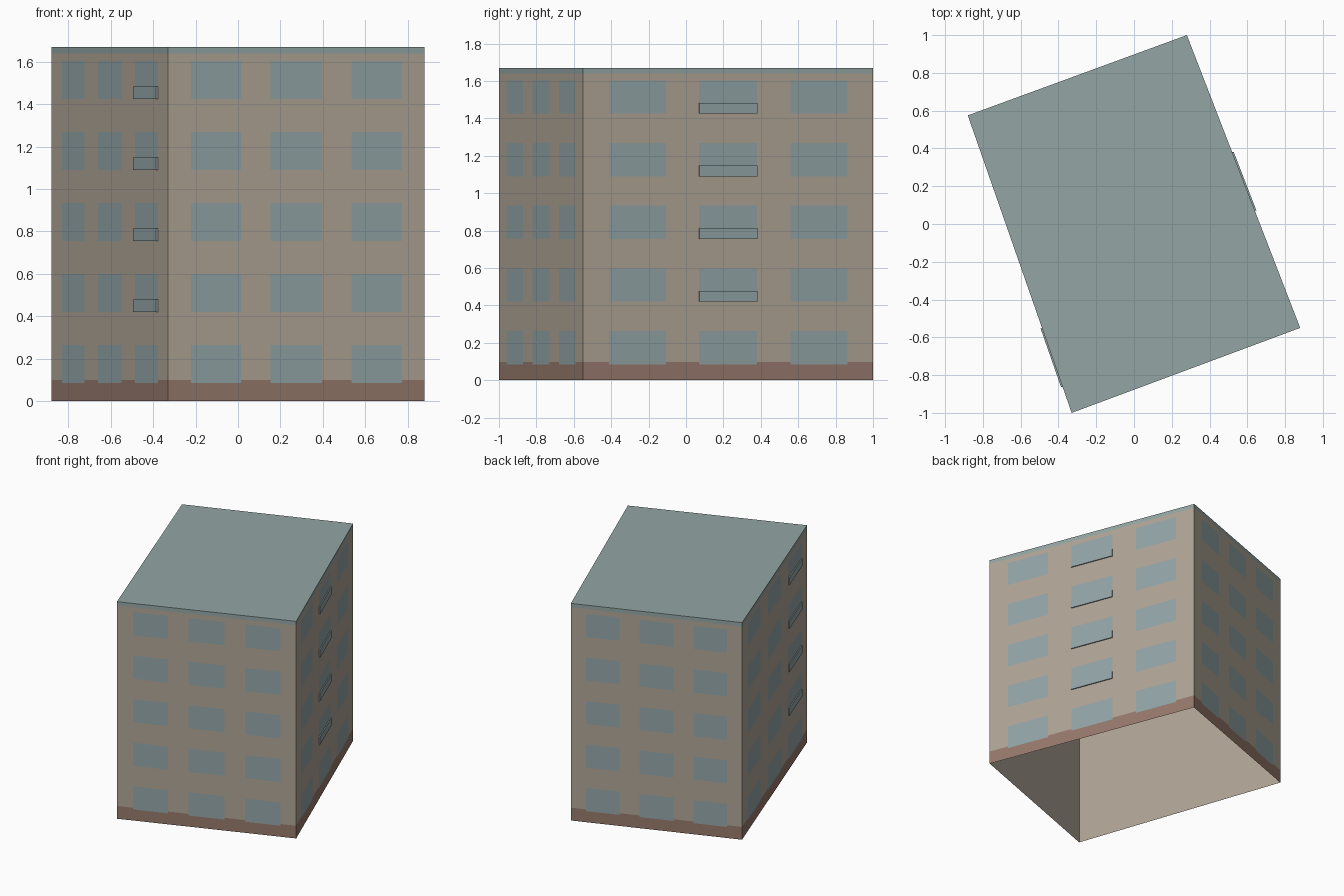
import bpy
from mathutils import Vector

if "Cube" in bpy.data.objects:
    bpy.data.objects.remove(bpy.data.objects["Cube"])

HEIGHT = 1.67
BASE_TOP = 0.098
TRIM_BOTTOM = 1.64
CORNERS = [Vector(c) for c in ((-0.33, -1), (0.88, -0.55), (0.28, 1), (-0.88, 0.575))]
COLUMNS = [(0.09, 0.285), (0.40, 0.60), (0.715, 0.912)]
ROWS = [(0.085 + 0.335 * i, 0.263 + 0.335 * i) for i in range(5)]


def srgb(r, g, b):
    def lin(v):
        v /= 255
        return v / 12.92 if v <= 0.04045 else ((v + 0.055) / 1.055) ** 2.4
    return (lin(r), lin(g), lin(b), 1)


def material(name, color):
    m = bpy.data.materials.new(name)
    m.use_nodes = True
    m.diffuse_color = color
    m.node_tree.nodes["Principled BSDF"].inputs["Base Color"].default_value = color
    return m


WALL, GLASS, BASE, ROOF = range(4)
MATERIALS = [
    material("beige wall", srgb(176, 165, 150)),
    material("blue grey glass", srgb(147, 165, 167)),
    material("brown base", srgb(150, 121, 108)),
    material("teal grey roof", srgb(147, 166, 164)),
]


def build(name, verts, faces, indices):
    mesh = bpy.data.meshes.new(name)
    mesh.from_pydata(verts, [], faces)
    for m in MATERIALS:
        mesh.materials.append(m)
    for poly, i in zip(mesh.polygons, indices):
        poly.material_index = i
    obj = bpy.data.objects.new(name, mesh)
    bpy.context.collection.objects.link(obj)
    return obj


def inside(value, spans):
    return any(a < value < b for a, b in spans)


def color_at(u, z):
    if inside(u, COLUMNS) and inside(z, ROWS):
        return GLASS
    if z > TRIM_BOTTOM:
        return ROOF
    return BASE if z < BASE_TOP else WALL


def facade(name, a, b):
    """Flat wall from corner a to corner b, cut along window, base and trim lines."""
    us = sorted([0, 1] + [u for span in COLUMNS for u in span])
    zs = sorted([0, BASE_TOP, TRIM_BOTTOM, HEIGHT] + [z for span in ROWS for z in span])
    verts = [(*a.lerp(b, u), z) for z in zs for u in us]
    n = len(us)
    faces, colors = [], []
    for j in range(len(zs) - 1):
        for i in range(n - 1):
            k = j * n + i
            faces.append((k, k + 1, k + n + 1, k + n))
            colors.append(color_at((us[i] + us[i + 1]) / 2, (zs[j] + zs[j + 1]) / 2))
    return build(name, verts, faces, colors)


def balcony(name, a, b, column, row, depth=0.008, tall=0.058):
    """Shallow panel over the lower part of one window."""
    along = (b - a).normalized()
    out = Vector((along.y, -along.x)) * depth
    p, q = (a.lerp(b, u) for u in COLUMNS[column])
    z = ROWS[row][0]
    ring = [p, q, q + out, p + out]
    verts = [(*c, h) for h in (z, z + tall) for c in ring]
    faces = [(0, 1, 2, 3), (7, 6, 5, 4), (3, 2, 6, 7), (1, 5, 6, 2), (0, 3, 7, 4), (0, 4, 5, 1)]
    return build(name, verts, faces, [GLASS] * len(faces))


# Outer walls
SIDES = ["front", "left", "back", "right"]
for i, side in enumerate(SIDES):
    facade(side + "_wall", CORNERS[i], CORNERS[(i + 1) % 4])

# Balcony panels on the two long walls, above the ground floor
for row in range(1, 5):
    balcony(f"left_balcony_{row}", CORNERS[1], CORNERS[2], 1, row)
    balcony(f"right_balcony_{row}", CORNERS[3], CORNERS[0], 2, row)

# Roof slab surface
build("roof", [(*c, HEIGHT) for c in CORNERS], [(0, 1, 2, 3)], [ROOF])

# Plain inner lining, open at the bottom
inner = [(*(c * 0.996), z) for z in (0, HEIGHT - 0.005) for c in CORNERS]
lining = [(i, i + 4, (i + 1) % 4 + 4, (i + 1) % 4) for i in range(4)] + [(7, 6, 5, 4)]
build("inner_lining", inner, lining, [WALL] * len(lining))
